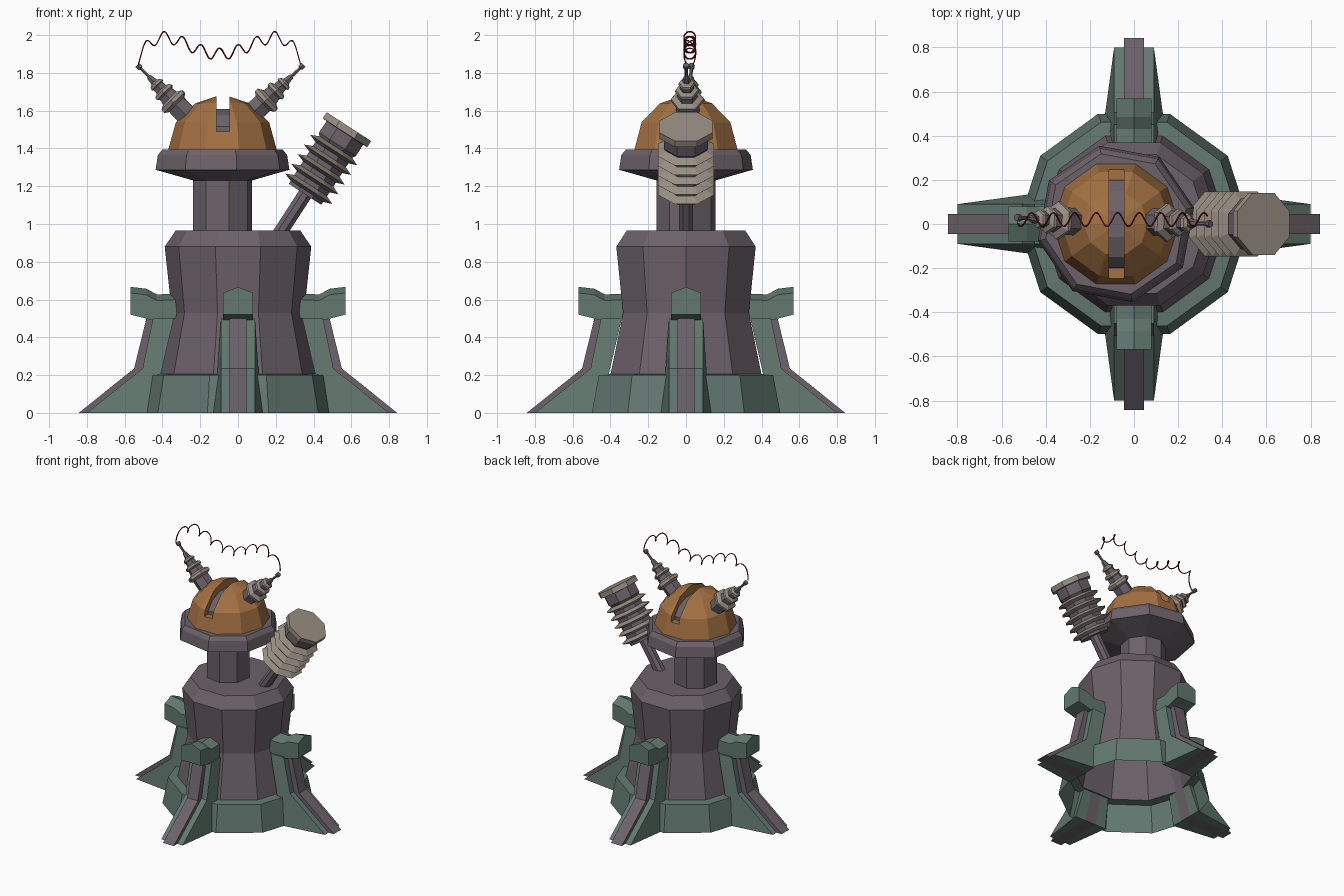
import bpy, bmesh, math
from mathutils import Vector, Matrix

old = bpy.data.objects.get("Cube")
if old:
    bpy.data.objects.remove(old, do_unlink=True)


def material(name, r, g, b):
    m = bpy.data.materials.new(name)
    m.use_nodes = True
    m.diffuse_color = (r, g, b, 1)
    m.node_tree.nodes["Principled BSDF"].inputs["Base Color"].default_value = (r, g, b, 1)
    return m


PURPLE = material("purple grey metal", .15, .122, .142)
GREEN = material("dull green", .125, .19, .162)
ORANGE = material("copper orange", .37, .165, .055)
GREY = material("warm grey", .32, .275, .23)
RED = material("dark red wire", .2, .005, .008)


def finish(name, bm, mats):
    bmesh.ops.recalc_face_normals(bm, faces=bm.faces)
    mesh = bpy.data.meshes.new(name)
    bm.to_mesh(mesh)
    bm.free()
    for m in mats:
        mesh.materials.append(m)
    ob = bpy.data.objects.new(name, mesh)
    bpy.context.collection.objects.link(ob)
    return ob


def lathe(name, profile, sides, mats, turn=0, loc=(0, 0, 0), axis=(0, 0, 1), bottom=True):
    """Revolve (radius, height, material index) rows; each index colours the band above its row."""
    bm = bmesh.new()
    frame = Matrix.Translation(loc) @ Vector(axis).to_track_quat('Z', 'Y').to_matrix().to_4x4()
    rings = []
    for r, z, _ in profile:
        ring = []
        for i in range(sides):
            a = math.radians(turn) + math.tau * i / sides
            ring.append(bm.verts.new(frame @ Vector((r * math.cos(a), r * math.sin(a), z))))
        rings.append(ring)
    for low, high, row in zip(rings, rings[1:], profile):
        for i in range(sides):
            j = (i + 1) % sides
            bm.faces.new((low[i], low[j], high[j], high[i])).material_index = row[2]
    bm.faces.new(rings[-1]).material_index = profile[-1][2]
    if bottom:
        bm.faces.new(rings[0]).material_index = profile[0][2]
    return finish(name, bm, mats)


def loft(name, slices, mat, turn=0, centre=0):
    """Join side-on (radius, height) outlines placed at sideways offsets."""
    bm = bmesh.new()
    spin = Matrix.Translation((centre, 0, 0)) @ Matrix.Rotation(turn, 4, 'Z')
    rings = [[bm.verts.new(spin @ Vector((r, s, z))) for s, r, z in outline] for outline in slices]
    n = len(rings[0])
    for a, b in zip(rings, rings[1:]):
        for i in range(n):
            j = (i + 1) % n
            bm.faces.new((a[i], a[j], b[j], b[i]))
    bm.faces.new(rings[0])
    bm.faces.new(rings[-1])
    return finish(name, bm, [mat])


def at(s, outline):
    return [(s, r, z) for r, z in outline]


# Hollow tower with its green skirt, open underneath
lathe("tower_body", [(.525, 0, 1), (.485, .2, 1), (.42, .205, 0), (.35, .53, 0),
                     (.388, .88, 0), (.33, .965, 0)], 10, [PURPLE, GREEN], bottom=False)

# Four buttress legs: purple rib, two flared cheeks and a hooked cap
rib = [(.47, 0), (.843, 0), (.55, .235), (.485, .5), (.34, .5), (.41, .2)]
cheek = [(.47, 0), (.80, 0), (.505, .235), (.45, .5), (.34, .5), (.41, .2)]
hook_low = [(.32, .5), (.45, .49), (.568, .52)]
hook_high = [(.568, .635), (.485, .625), (.43, .595), (.32, .6)]
hook_ridge = [(r, z + .032) for r, z in hook_high]
for k, side in enumerate(("left", "back", "right", "front")):
    turn = k * math.pi / 2
    loft(side + "_leg_rib", [at(-.045, rib), at(.045, rib)], PURPLE, turn)
    for sign, tag in ((-1, "a"), (1, "b")):
        outer = [(sign * (.09 + (.045 if r < .48 and z < .1 else .02 if z < .22 and r < .6 else 0)), r, z)
                 for r, z in cheek]
        loft(side + "_leg_cheek_" + tag, [at(sign * .045, cheek), outer], GREEN, turn)
    loft(side + "_leg_hook", [at(-.08, hook_low + hook_high), at(0, hook_low + hook_ridge),
                              at(.08, hook_low + hook_high)], GREEN, turn)

# Neck and collar, set slightly to the right
HX = -.082
lathe("neck", [(.159, .95, 0), (.159, 1.24, 0)], 8, [PURPLE], 12, (HX, 0, 0))
lathe("collar", [(.15, 1.228, 0), (.362, 1.287, 0), (.35, 1.365, 0), (.325, 1.395, 0)],
      8, [PURPLE], 12, (HX, 0, 0))

# Dome with a slot cut over its top
R = .288
rows = [(R * math.cos(math.radians(a)), 1.39 + R * math.sin(math.radians(a)), 0)
        for a in (0, 31, 60, 84)]
dome = lathe("dome", rows, 10, [ORANGE], 0, (HX, 0, 0))
bpy.ops.mesh.primitive_cube_add(size=1, location=(HX + .003, 0, 1.74))
cutter = bpy.context.object
cutter.name = "slot_cutter"
cutter.scale = (.068, 1, .5)
cutter.hide_render = True
cut = dome.modifiers.new("slot", 'BOOLEAN')
cut.object = cutter
cut.solver = 'EXACT'
bpy.context.view_layer.objects.active = dome
bpy.ops.object.modifier_apply(modifier="slot")
bpy.data.objects.remove(cutter, do_unlink=True)

# Dark core showing inside the slot
core = [(.2, 1.48), (.2, 1.515), (.15, 1.575), (.06, 1.61),
        (-.06, 1.61), (-.15, 1.575), (-.2, 1.515), (-.2, 1.48)]
loft("slot_core", [at(-.034, core), at(.034, core)], PURPLE, math.pi / 2, HX + .003)

# Two stepped electrodes ending in a rod and knob
electrode = [(.062, -.03, 0), (.062, .085, 1), (.086, .1, 1), (.086, .12, 1), (.055, .135, 0),
             (.05, .165, 1), (.064, .175, 1), (.06, .19, 1), (.038, .2, 0), (.036, .225, 1),
             (.046, .232, 1), (.04, .245, 1), (.022, .255, 0), (.016, .29, 0), (.009, .3, 0),
             (.009, .355, 0), (.017, .36, 0), (.017, .382, 0)]
for name, foot, tip in (("right_electrode", (-.265, .01, 1.57), (-.538, .03, 1.847)),
                        ("left_electrode", (.07, .01, 1.58), (.352, 0, 1.847))):
    lathe(name, electrode, 6, [PURPLE, GREY], 0, foot, Vector(tip) - Vector(foot))

# Coiled wire strung between the electrode tips
curve = bpy.data.curves.new("coiled_wire", 'CURVE')
curve.dimensions = '3D'
curve.bevel_depth = .004
curve.bevel_resolution = 0
steps = 160
line = curve.splines.new('POLY')
line.points.add(steps)
for i, p in enumerate(line.points):
    u = i / steps
    v = abs(2 * u - 1)
    x = -.528 + .86 * u
    phase = math.tau * (x + .293) / .0975
    z = 1.9 + .38 * v ** 2 - .41 * v ** 4 + .031 * math.cos(phase)
    p.co = (x, .02 + .031 * math.sin(phase), z, 1)
curve.materials.append(RED)
wire = bpy.data.objects.new("coiled_wire", curve)
bpy.context.collection.objects.link(wire)

# Leaning finned canister on a rod
LEAN = (.544, 0, .839)
ROOT = (.227, 0, .96)
lathe("canister_rod", [(.04, -.03, 0), (.04, .26, 0)], 8, [PURPLE], 22.5, ROOT, LEAN)
canister = [(.11, .235, 0)]
for i in range(5):
    t = .27 + .061 * i
    canister += [(.112, t - .016, 1), (.16, t, 1), (.112, t + .02, 0)]
canister += [(.125, .55, 0), (.125, .622, 1), (.152, .624, 1), (.152, .662, 1)]
lathe("canister", canister, 8, [PURPLE, GREY], 22.5, ROOT, LEAN)
